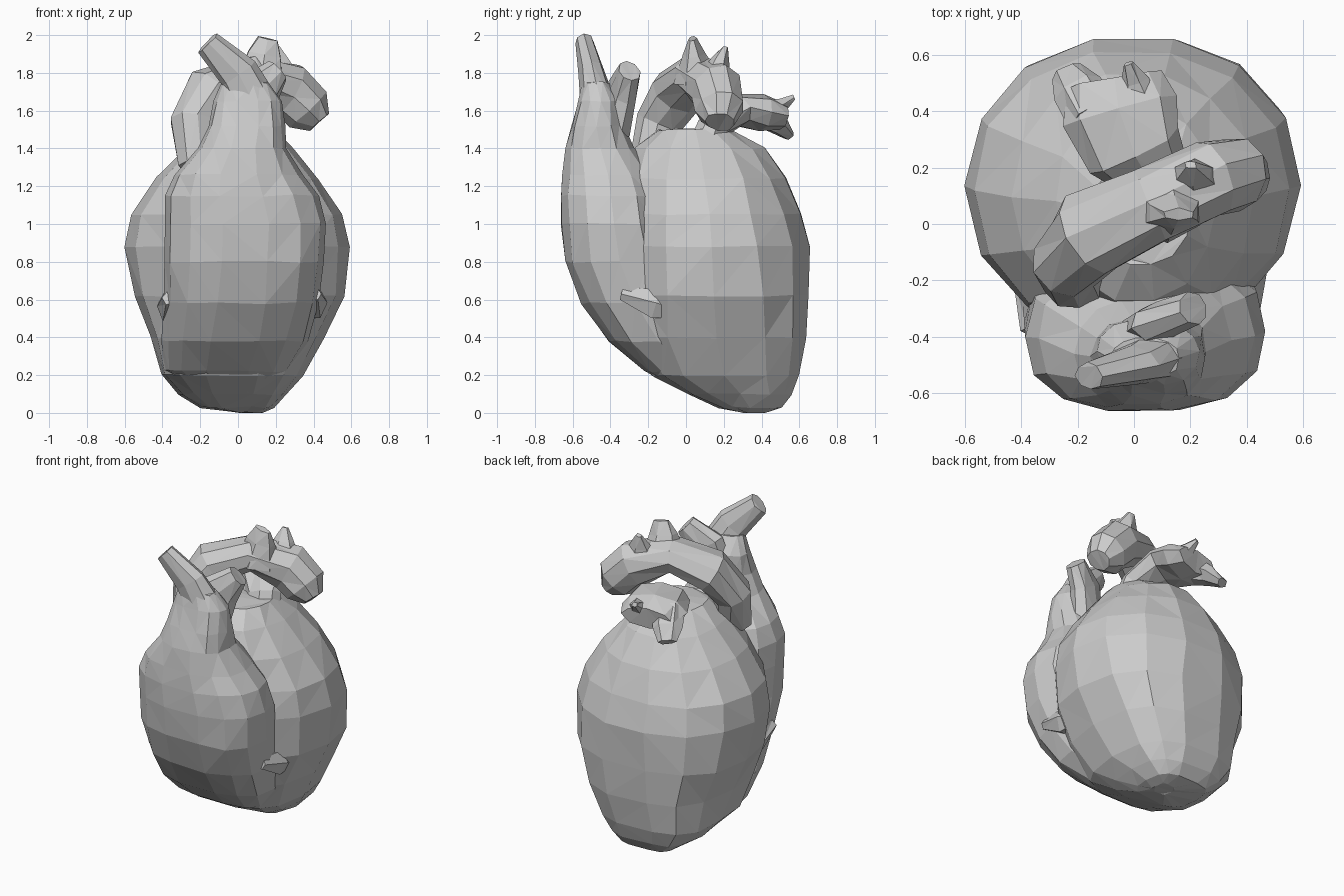
import bpy, bmesh, math, random
from mathutils import Vector

random.seed(4)


def skin(name, rings, jitter=0.0):
    """Join rings of points into a closed, flat-shaded faceted skin."""
    bm = bmesh.new()
    loops = []
    for ring in rings:
        loops.append([bm.verts.new(p + Vector([random.uniform(-jitter, jitter) for _ in range(3)]))
                      for p in ring])
    n = len(loops[0])
    for a, b in zip(loops, loops[1:]):
        for i in range(n):
            j = (i + 1) % n
            bm.faces.new((a[i], a[j], b[j], b[i]))
    bm.faces.new(loops[0][::-1])
    bm.faces.new(loops[-1])
    bmesh.ops.triangulate(bm, faces=bm.faces[:])
    bmesh.ops.recalc_face_normals(bm, faces=bm.faces[:])
    for v in bm.verts:
        v.co.z = max(v.co.z, 0.0)
    me = bpy.data.meshes.new(name)
    bm.to_mesh(me)
    bm.free()
    ob = bpy.data.objects.new(name, me)
    bpy.context.collection.objects.link(ob)
    return ob


def lobe(name, rows, low_power, high_power, sides=14):
    """Stack of horizontal superellipses: z, x range, y range; boxier low down."""
    rings = []
    for z, x0, x1, y0, y1 in rows:
        power = low_power + (high_power - low_power) * min(z / 0.85, 1)
        ring = []
        for i in range(sides):
            a = 2 * math.pi * i / sides
            c, s = math.cos(a), math.sin(a)
            ring.append(Vector(((x0 + x1) / 2 + (x1 - x0) / 2 * math.copysign(abs(c) ** (2 / power), c),
                                (y0 + y1) / 2 + (y1 - y0) / 2 * math.copysign(abs(s) ** (2 / power), s), z)))
        rings.append(ring)
    return skin(name, rings, 0.006)


def vessel(name, side, path, sides=8):
    """Tube through x, y, z with a radius along 'side' and one across it."""
    pts = [Vector(p[:3]) for p in path]
    rings = []
    for k, p in enumerate(path):
        t = (pts[min(k + 1, len(pts) - 1)] - pts[max(k - 1, 0)]).normalized()
        s = Vector(side)
        s = (s - t * s.dot(t)).normalized()
        u = s.cross(t)
        rings.append([pts[k] + s * p[3] * math.cos(2 * math.pi * i / sides)
                      + u * p[4] * math.sin(2 * math.pi * i / sides) for i in range(sides)])
    return skin(name, rings, 0.004)


# Large rear chamber, reaching down to the tip
lobe("rear_chamber", [
    (0.00, 0.00, 0.13, 0.30, 0.42), (0.03, -0.20, 0.19, 0.17, 0.51),
    (0.10, -0.31, 0.26, 0.00, 0.565),
    (0.20, -0.41, 0.34, -0.19, 0.60), (0.40, -0.46, 0.45, -0.32, 0.64),
    (0.62, -0.55, 0.56, -0.36, 0.66), (0.88, -0.60, 0.59, -0.40, 0.67),
    (1.05, -0.57, 0.55, -0.38, 0.62), (1.24, -0.43, 0.43, -0.34, 0.54),
    (1.40, -0.28, 0.29, -0.28, 0.43), (1.50, -0.15, 0.20, -0.15, 0.24)], 3.2, 2.1)

# Front chamber, narrowing upward into its outlet trunk
lobe("front_chamber", [
    (0.11, -0.22, 0.17, 0.00, 0.35), (0.22, -0.39, 0.28, -0.23, 0.25),
    (0.38, -0.40, 0.37, -0.41, 0.12), (0.58, -0.39, 0.43, -0.56, 0.02),
    (0.80, -0.39, 0.46, -0.65, -0.06), (1.00, -0.39, 0.47, -0.665, -0.10),
    (1.15, -0.39, 0.43, -0.67, -0.12), (1.26, -0.34, 0.34, -0.66, -0.16),
    (1.40, -0.21, 0.26, -0.645, -0.27), (1.52, -0.15, 0.25, -0.61, -0.33),
    (1.65, -0.13, 0.23, -0.57, -0.34), (1.75, -0.08, 0.16, -0.55, -0.40)], 3.0, 2.4)

# Two branches of the front trunk
vessel("front_trunk_left_branch", (0, 1, 0), [
    (0.10, -0.46, 1.60, 0.10, 0.13), (0.00, -0.50, 1.80, 0.07, 0.11),
    (-0.16, -0.54, 1.96, 0.05, 0.07)])
vessel("front_trunk_right_branch", (-0.3, 1, 0), [
    (0.05, -0.38, 1.50, 0.08, 0.13), (0.10, -0.34, 1.70, 0.07, 0.13),
    (0.21, -0.30, 1.81, 0.06, 0.07)])

# Great arch running diagonally over the top
vessel("great_arch", (-0.45, 0.9, 0), [
    (-0.20, -0.20, 1.32, 0.10, 0.12), (-0.24, -0.14, 1.54, 0.13, 0.12),
    (-0.16, -0.04, 1.70, 0.16, 0.13), (0.06, 0.06, 1.79, 0.14, 0.11),
    (0.27, 0.16, 1.71, 0.14, 0.15), (0.37, 0.18, 1.61, 0.13, 0.14),
    (0.43, 0.18, 1.54, 0.08, 0.07)], 9)
# Short stubs on the arch
vessel("arch_front_stub", (0, 1, 0), [
    (0.12, 0.06, 1.76, 0.13, 0.14), (0.14, 0.04, 1.90, 0.06, 0.10),
    (0.16, 0.035, 1.98, 0.02, 0.06)], 6)
vessel("arch_rear_stub", (0, 1, 0), [
    (0.22, 0.15, 1.76, 0.09, 0.12), (0.21, 0.18, 1.86, 0.05, 0.07),
    (0.20, 0.21, 1.94, 0.015, 0.02)], 6)

# Rear vessel rising from the body and bending backward, with two prongs
vessel("rear_vessel", (1, 0.2, 0), [
    (0.13, 0.06, 1.30, 0.11, 0.10), (0.10, 0.13, 1.50, 0.11, 0.08),
    (0.00, 0.26, 1.60, 0.18, 0.09), (-0.05, 0.40, 1.59, 0.21, 0.10),
    (-0.07, 0.51, 1.57, 0.17, 0.07)])
vessel("rear_vessel_left_prong", (1, 0.4, 0), [
    (-0.14, 0.38, 1.59, 0.10, 0.09), (-0.20, 0.48, 1.53, 0.09, 0.06),
    (-0.24, 0.54, 1.47, 0.06, 0.03)], 6)
vessel("rear_vessel_right_prong", (1, 0, 0), [
    (0.02, 0.42, 1.60, 0.08, 0.06), (0.00, 0.51, 1.63, 0.05, 0.04),
    (-0.02, 0.57, 1.67, 0.02, 0.015)], 6)

# Low raised folds along the seam between the chambers
for name, x, y, z in (("right_seam_fold", 0.40, -0.16, 0.58), ("left_seam_fold", -0.36, -0.20, 0.56)):
    vessel(name, (1, 0, 0), [
        (x, y - 0.18, z + 0.05, 0.04, 0.04), (x, y, z, 0.07, 0.09),
        (x, y + 0.19, z - 0.06, 0.03, 0.02)], 6)
